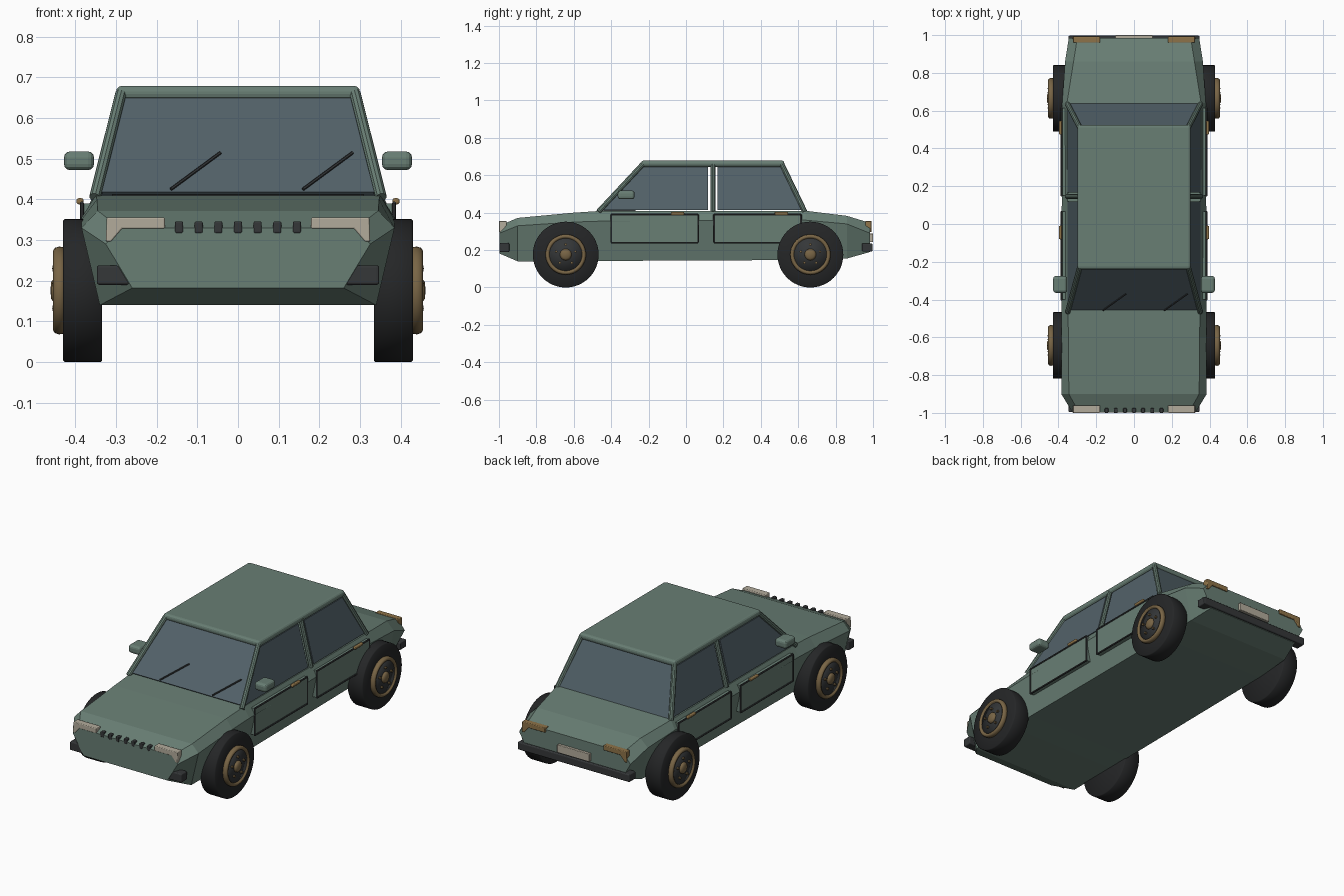
import bpy, bmesh, math
from mathutils import Vector

if "Cube" in bpy.data.objects:
    bpy.data.objects.remove(bpy.data.objects["Cube"])

def mat(name, r, g, b):
    m = bpy.data.materials.new(name)
    m.diffuse_color = (r, g, b, 1)
    m.use_nodes = True
    m.node_tree.nodes["Principled BSDF"].inputs["Base Color"].default_value = m.diffuse_color
    return m

GREEN = mat("body_green", .14, .21, .175)
GLASS = mat("glass", .085, .12, .14)
DARK = mat("dark_trim", .035, .038, .04)
RUBBER = mat("rubber", .018, .019, .02)
BRONZE = mat("bronze", .19, .13, .06)
AMBER = mat("amber", .27, .17, .065)
CREAM = mat("cream", .45, .41, .33)

def mesh(name, verts, faces, m, smooth=None, bevel=0):
    bm = bmesh.new()
    vs = [bm.verts.new(v) for v in verts]
    for f in faces:
        bm.faces.new([vs[i] for i in f])
    bmesh.ops.remove_doubles(bm, verts=bm.verts, dist=1e-5)
    bmesh.ops.recalc_face_normals(bm, faces=bm.faces)
    if smooth:
        for f in bm.faces:
            f.smooth = True
    me = bpy.data.meshes.new(name)
    bm.to_mesh(me)
    bm.free()
    me.materials.append(m)
    ob = bpy.data.objects.new(name, me)
    bpy.context.collection.objects.link(ob)
    if bevel:
        b = ob.modifiers.new("bevel", 'BEVEL')
        b.width, b.segments = bevel, 3
    return ob

def loft(name, rings, m, **kw):
    n = len(rings[0])
    verts = [p for r in rings for p in r]
    faces = [(k*n+i, k*n+(i+1) % n, (k+1)*n+(i+1) % n, (k+1)*n+i)
             for k in range(len(rings)-1) for i in range(n)]
    faces += [tuple(range(n)), tuple(range(len(verts)-n, len(verts)))]
    return mesh(name, verts, faces, m, **kw)

def slab(name, pts, offset, m, **kw):
    o = Vector(offset)
    return loft(name, [[Vector(p) for p in pts], [Vector(p)+o for p in pts]], m, **kw)

def box(name, x0, x1, y0, y1, z0, z1, m, bevel=0):
    return slab(name, [(x0, y0, z0), (x1, y0, z0), (x1, y1, z0), (x0, y1, z0)],
                (0, 0, z1-z0), m, bevel=bevel)

def tube(name, a, b, r, m, n=10):
    a, b = Vector(a), Vector(b)
    q = (b-a).to_track_quat('Z', 'Y')
    ring = [q @ Vector((r*math.cos(t), r*math.sin(t), 0))
            for t in (2*math.pi*i/n for i in range(n))]
    return loft(name, [[a+p for p in ring], [b+p for p in ring]], m)

def lathe(name, prof, s, y, z, m, n=48, smooth=True):
    # (radius, x) profile spun about the axle
    return loft(name, [[(s*x, y+r*math.cos(2*math.pi*i/n), z+r*math.sin(2*math.pi*i/n))
                        for i in range(n)] for r, x in prof], m, smooth=smooth)

# body hull: y, then half-width and height at sill, waist and top
sections = [(-.998, .26, .182, .325, .29, .29, .33),
            (-.90, .34, .14, .385, .33, .345, .372),
            (-.60, .34, .14, .385, .35, .347, .40),
            (-.45, .34, .142, .385, .355, .35, .41),
            (.64, .335, .147, .38, .36, .355, .41),
            (.86, .325, .155, .365, .34, .32, .383),
            (.985, .29, .19, .345, .29, .30, .345)]
loft("body", [[(-a, y, za), (a, y, za), (b, y, zb), (c, y, zc), (-c, y, zc), (-b, y, zb)]
              for y, a, za, b, zb, c, zc in sections], GREEN)

# roof
box("roof", -.30, .30, -.24, .525, .645, .679, GREEN, bevel=.014)

# windscreen and rear window
slab("windscreen", [(-.335, -.455, .418), (.335, -.455, .418), (.283, -.235, .65), (-.283, -.235, .65)],
     (0, .006, -.006), GLASS)
slab("rear_window", [(-.34, .638, .412), (.34, .638, .412), (.283, .518, .65), (-.283, .518, .65)],
     (0, -.007, -.004), GLASS)
box("cowl", -.31, .31, -.44, -.27, .40, .417, DARK)

# wipers
for x in (-.165, .16):
    tube("wiper", (x, -.458, .425), (x+.122, -.371, .515), .004, DARK, 6)

for s in (-1, 1):
    # pillars
    for nm, y0, y1, r in (("front_pillar", -.468, -.23, .014), ("middle_pillar", .145, .145, .013),
                          ("rear_pillar", .635, .512, .014)):
        tube(nm, (s*.352, y0, .405), (s*.288, y1, .66), r, GREEN)
    # side windows
    for nm, a, b, c, d in (("front_side_window", -.445, .118, .118, -.24),
                           ("rear_side_window", .168, .625, .508, .168)):
        slab(nm, [(s*.352, a, .415), (s*.352, b, .415), (s*.293, c, .643), (s*.293, d, .643)],
             (-s*.007, 0, -.001), GLASS)
    # doors with dark seams and handles
    for nm, a, b, h in (("front", -.40, .065, -.045), ("rear", .15, .615, .51)):
        box(nm+"_door", s*.35, s*.384, a, b, .24, .39, GREEN)
        corners = [(s*.384, a, .24), (s*.384, b, .24), (s*.384, b, .39), (s*.384, a, .39)]
        for i in range(4):
            tube(nm+"_door_seam", corners[i], corners[(i+1) % 4], .005, DARK, 6)
        box(nm+"_door_handle", s*.38, s*.397, h-.036, h+.036, .388, .403, AMBER, bevel=.005)
    # mirrors
    box("mirror", s*.354, s*.428, -.365, -.275, .472, .518, GREEN, bevel=.015)
    # lamps: L-shaped, front and rear
    lamp = [(.18, .328), (.18, .356), (.323, .356), (.325, .296), (.312, .296), (.285, .328)]
    slab("headlight", [(s*x, -1.0, z) for x, z in lamp], (0, .04, 0), CREAM, bevel=.004)
    slab("tail_light", [(s*x, .96, z) for x, z in lamp], (0, .032, 0), AMBER, bevel=.004)
    # wheels
    for nm, y in (("front", -.643), ("rear", .665)):
        z = .176
        lathe(nm+"_tyre", [(0, .334), (.172, .334), (.176, .338), (.176, .426), (.172, .43), (.09, .43), (0, .43)],
              s, y, z, RUBBER)
        lathe(nm+"_rim", [(.085, .425), (.106, .425), (.108, .44), (.105, .45), (.098, .455), (.09, .452), (.085, .44)],
              s, y, z, BRONZE)
        lathe(nm+"_wheel_disc", [(0, .425), (.09, .425), (.088, .445), (0, .447)], s, y, z, DARK)
        lathe(nm+"_hub", [(0, .44), (.032, .44), (.03, .453), (.02, .46), (0, .461)], s, y, z, BRONZE, 24)
        for k in range(5):
            t = math.pi/2 + k*2*math.pi/5
            lathe(nm+"_wheel_nut", [(0, .44), (.007, .44), (.007, .456), (0, .457)],
                  s, y+.054*math.cos(t), z+.054*math.sin(t), BRONZE, 8, False)

# grille bars
for i in range(7):
    x = (i-3)*.0483
    box("grille_bar", x-.01, x+.01, -1.0, -.975, .317, .346, DARK, bevel=.004)

# bumpers and rear plate
box("front_bumper", -.347, .347, -.996, -.945, .19, .238, DARK, bevel=.006)
box("rear_bumper", -.347, .347, .94, .997, .193, .236, DARK, bevel=.006)
box("rear_plate", -.10, .10, .975, 1.0, .243, .288, CREAM, bevel=.003)
